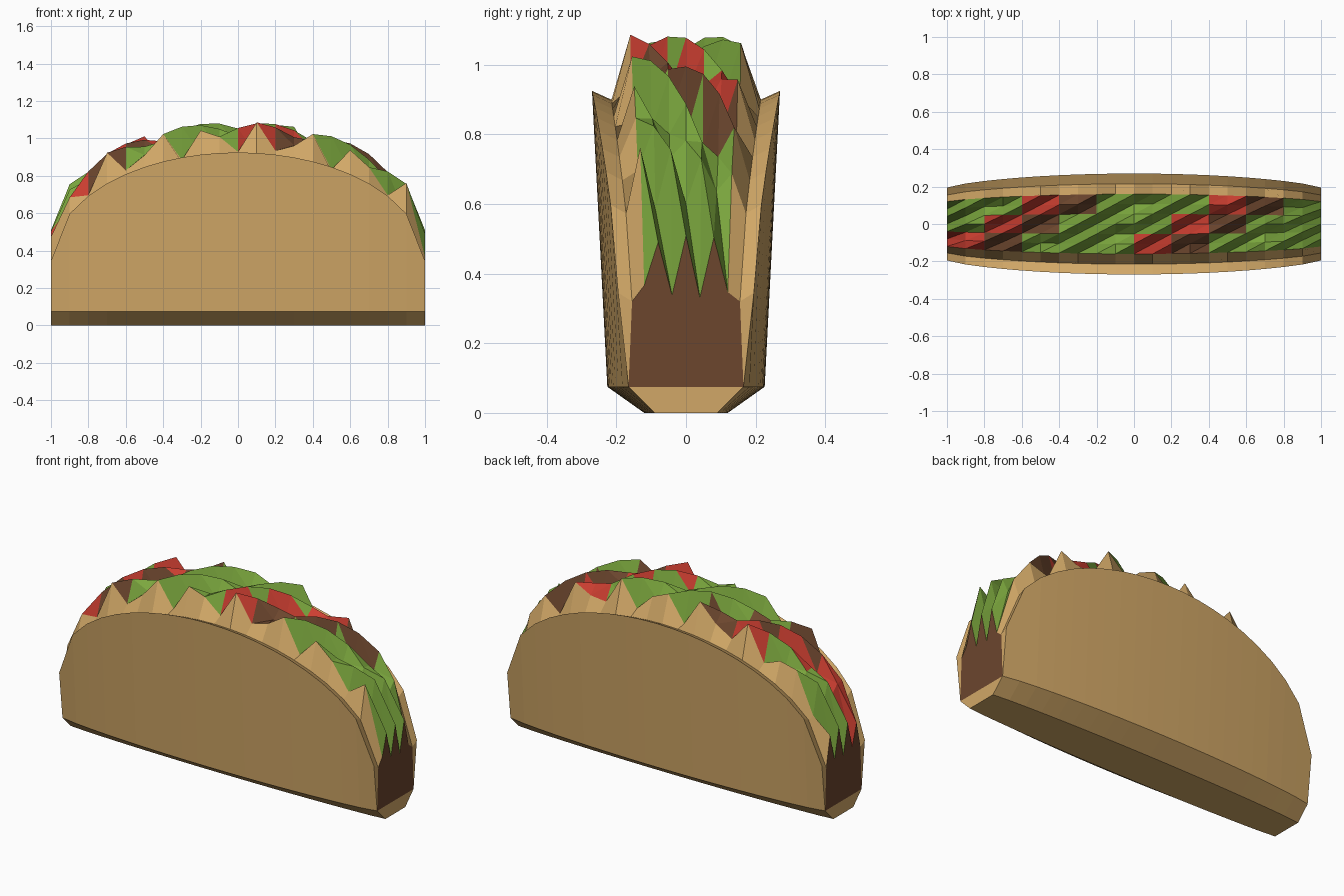
import bpy
from math import cos

cube = bpy.data.objects.get("Cube")
if cube:
    bpy.data.objects.remove(cube)

STEPS = 10   # stations on each side of the centre
ROWS = 3     # filling rows on each side of the centre


def make_material(name, rgb):
    mat = bpy.data.materials.new(name)
    mat.use_nodes = True
    colour = (*rgb, 1.0)
    mat.diffuse_color = colour
    bsdf = mat.node_tree.nodes["Principled BSDF"]
    bsdf.inputs["Base Color"].default_value = colour
    bsdf.inputs["Roughness"].default_value = 0.9
    return mat


def make_part(name, faces, mat):
    """Build a flat-shaded mesh from faces given as corner positions, sharing equal corners."""
    index, verts, polys = {}, [], []
    for face in faces:
        poly = []
        for co in face:
            key = tuple(round(c, 5) for c in co)
            if key not in index:
                index[key] = len(verts)
                verts.append(key)
            poly.append(index[key])
        polys.append(poly)
    mesh = bpy.data.meshes.new(name)
    mesh.from_pydata(verts, [], polys)
    mesh.materials.append(mat)
    mesh.update()
    obj = bpy.data.objects.new(name, mesh)
    bpy.context.collection.objects.link(obj)
    return obj


# Shape rules: arched rim, bulging sides, rippled filling
def rim_height(x):
    return 0.345 + 0.58 * max(0, 1 - x * x) ** 0.5


def bulge(x, end, middle):
    return end + (middle - end) * max(0, 1 - x * x) ** 0.75


def filling_point(i, j):
    x = i / STEPS
    ripple = 0.075 + 0.09 * cos(2.356 * (i - STEPS) + 3.4 * j - 0.15)
    return (x, bulge(x, 0.12, 0.16) * j / ROWS, rim_height(x) + ripple)


def shell_section(i):
    """Cross-section from the front filling edge, under the base, to the back edge."""
    x = i / STEPS
    rim = rim_height(x)
    half = [
        (bulge(x, 0.155, 0.215), rim - 0.025),
        (bulge(x, 0.195, 0.27), rim),
        (bulge(x, 0.165, 0.226), 0.075),
        (bulge(x, 0.09, 0.12), 0.0),
    ]
    front = [(x, -y, z) for y, z in half]
    back = [(x, y, z) for y, z in reversed(half)]
    return [filling_point(i, -ROWS)] + front + back + [filling_point(i, ROWS)]


# Shell walls, rim, base and end caps
shell = []
for i in range(-STEPS, STEPS):
    a, b = shell_section(i), shell_section(i + 1)
    for k in range(len(a) - 1):
        shell.append((a[k], a[k + 1], b[k + 1], b[k]))

meat_ends = []
for i in (-STEPS, STEPS):
    s = shell_section(i)
    caps = [(s[1], s[2], s[3]), (s[6], s[7], s[8]), (s[3], s[4], s[5], s[6])]

    # Meat wall closing each end, with a jagged top edge
    tops = [s[1]] + [filling_point(i, j) for j in range(-ROWS, ROWS + 1)] + [s[8]]
    last = len(tops) - 1
    x, y, z = s[6]
    lows = [(x, y * (2 * k / last - 1), z) for k in range(last + 1)]
    wall = [(lows[k], lows[k + 1], tops[k + 1], tops[k]) for k in range(last)]
    if i < 0:
        caps = [f[::-1] for f in caps]
        wall = [f[::-1] for f in wall]
    shell += caps
    meat_ends += wall

# Filling surface, split into ingredients in diagonal patches
lettuce, tomato, meat = [], [], []
patches = [tomato, meat, lettuce, lettuce, lettuce]
for i in range(-STEPS, STEPS):
    for j in range(-ROWS, ROWS):
        a, b = filling_point(i, j), filling_point(i + 1, j)
        c, d = filling_point(i + 1, j + 1), filling_point(i, j + 1)
        patches[(i // 2 - (j + ROWS) // 2) % 5] += [(a, b, c), (a, c, d)]

tan = make_material("shell tan", (0.64, 0.39, 0.135))
green = make_material("lettuce green", (0.20, 0.39, 0.048))
red = make_material("tomato red", (0.60, 0.048, 0.03))
brown = make_material("meat brown", (0.15, 0.061, 0.027))

make_part("shell", shell, tan)
make_part("lettuce", lettuce, green)
make_part("tomato", tomato, red)
make_part("meat", meat, brown)
make_part("meat_ends", meat_ends, brown)
